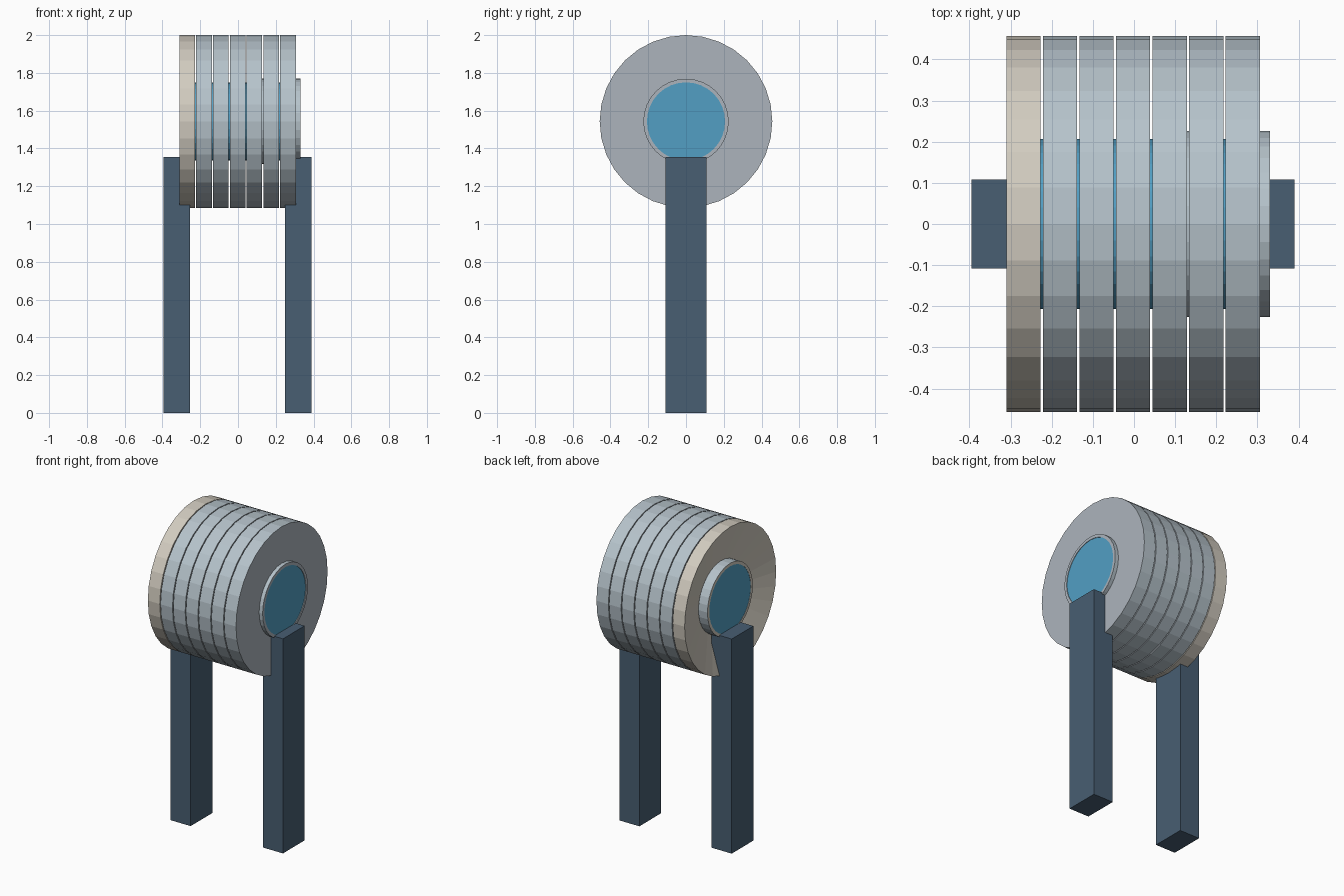
import bpy
import bmesh
import math

cube = bpy.data.objects.get("Cube")
if cube:
    bpy.data.objects.remove(cube, do_unlink=True)

AXIS_Z = 1.543
SIDES = 32
DISC_R, AXLE_R, HUB_R = 0.457, 0.207, 0.226
PITCH, WIDTH, START = 0.0888, 0.083, -0.31


def material(name, rgb):
    """Flat material from display colour values."""
    lin = [((c / 255 + 0.055) / 1.055) ** 2.4 for c in rgb] + [1]
    m = bpy.data.materials.new(name)
    m.use_nodes = True
    m.diffuse_color = lin
    m.node_tree.nodes["Principled BSDF"].inputs["Base Color"].default_value = lin
    return m


rim_grey = material("pale blue grey", (182, 195, 203))
face_grey = material("face grey", (172, 180, 188))
beige = material("warm beige", (210, 204, 192))
blue = material("axle blue", (82, 159, 196))
navy = material("post slate blue", (72, 94, 114))


def finish(name, bm, mats):
    """Second material, if any, goes on faces looking along the axle."""
    bmesh.ops.recalc_face_normals(bm, faces=bm.faces)
    for f in bm.faces:
        f.smooth = False
        if len(mats) > 1 and abs(f.normal.x) > 0.9:
            f.material_index = 1
    mesh = bpy.data.meshes.new(name)
    bm.to_mesh(mesh)
    bm.free()
    for m in mats:
        mesh.materials.append(m)
    obj = bpy.data.objects.new(name, mesh)
    bpy.context.collection.objects.link(obj)
    return obj


def lathe(name, profile, mats):
    """Revolve a closed (x, radius) loop around the axle."""
    bm = bmesh.new()
    rings = []
    for i in range(SIDES):
        a = math.tau * i / SIDES
        rings.append([bm.verts.new((x, r * math.cos(a), AXIS_Z + r * math.sin(a)))
                      for x, r in profile])
    n = len(profile)
    for i in range(SIDES):
        p, q = rings[i], rings[(i + 1) % SIDES]
        for j in range(n):
            k = (j + 1) % n
            bm.faces.new((p[j], p[k], q[k], q[j]))
    return finish(name, bm, mats)


def sleeve(name, x0, x1, r, mats, inner=AXLE_R):
    return lathe(name, [(x0, inner), (x0, r), (x1, r), (x1, inner)], mats)


# Dished end disc
lathe("dished_end_disc", [(START, DISC_R), (START + WIDTH, DISC_R),
                          (START + WIDTH, AXLE_R), (-0.24, AXLE_R), (-0.24, HUB_R)],
      [beige])

# Stack of plain discs
for i in range(1, 7):
    x = START + PITCH * i
    sleeve(f"disc_{i}", x, x + WIDTH, DISC_R, [rim_grey, face_grey])

# Collars around the axle
sleeve("left_end_collar", -0.245, -0.308, HUB_R, [rim_grey, beige])
sleeve("inner_collar", 0.128, 0.14, HUB_R, [rim_grey])
sleeve("right_end_collar", 0.29, 0.33, HUB_R, [rim_grey, face_grey])

# Axle
bm = bmesh.new()
bmesh.ops.create_cone(bm, cap_ends=True, segments=SIDES,
                      radius1=AXLE_R, radius2=AXLE_R, depth=0.633)
axle = finish("axle", bm, [blue])
axle.rotation_euler.y = math.pi / 2
axle.location = (0.01, 0, AXIS_Z)

# Support posts
for name, x in (("right_post", -0.325), ("left_post", 0.32)):
    bm = bmesh.new()
    bmesh.ops.create_cube(bm, size=1)
    bmesh.ops.scale(bm, vec=(0.14, 0.216, 1.355), verts=bm.verts)
    bmesh.ops.translate(bm, vec=(x, 0, 1.355 / 2), verts=bm.verts)
    finish(name, bm, [navy])
